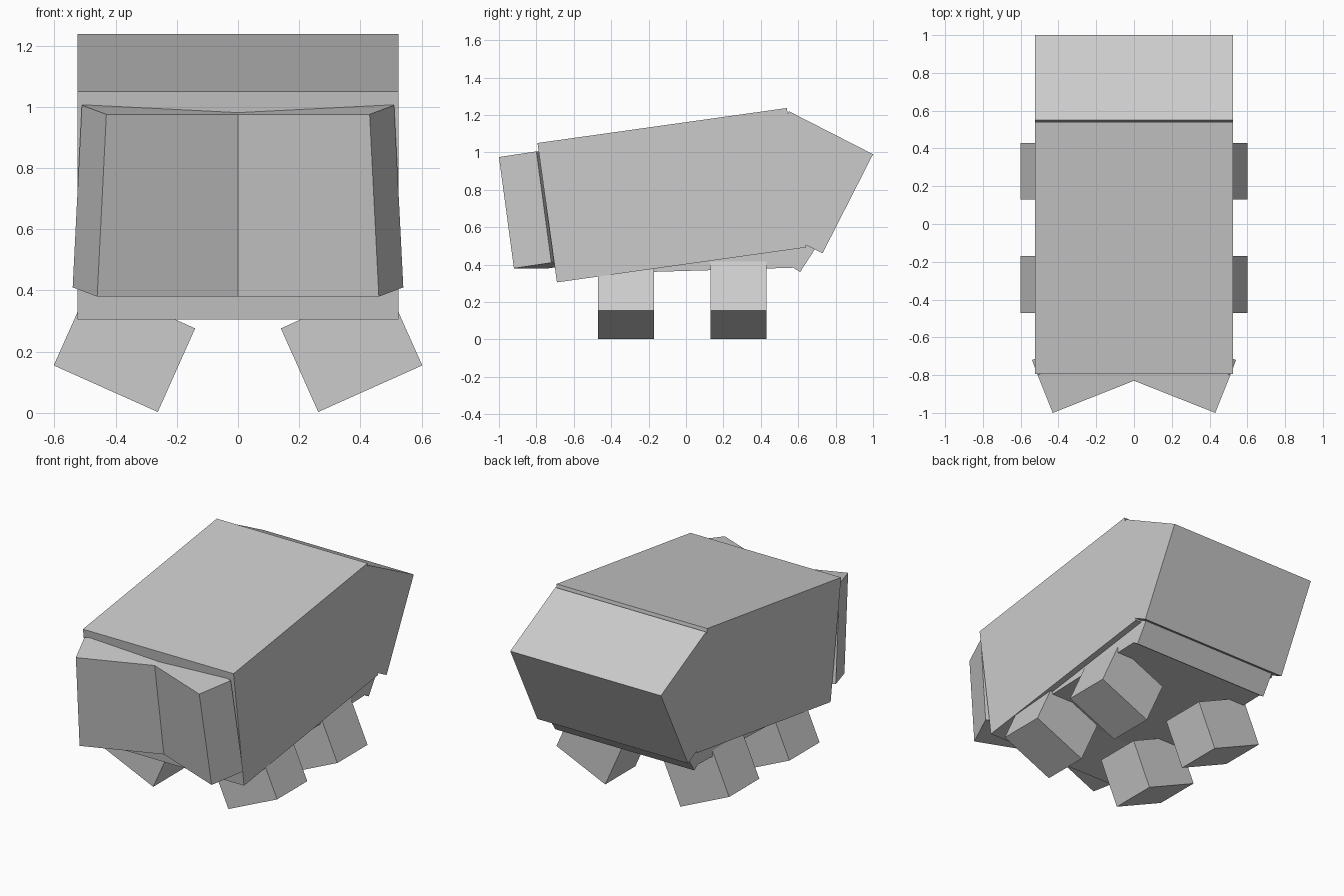
import bpy, bmesh
from mathutils import Vector

if "Cube" in bpy.data.objects:
    bpy.data.objects.remove(bpy.data.objects["Cube"])


def slab(name, corner, u, v, w):
    """Block spanned by three edge vectors from one corner."""
    bm = bmesh.new()
    bmesh.ops.create_cube(bm, size=1)
    o, u, v, w = map(Vector, (corner, u, v, w))
    for vert in bm.verts:
        a, b, c = (k + 0.5 for k in vert.co)
        vert.co = o + u * a + v * b + w * c
    bmesh.ops.recalc_face_normals(bm, faces=bm.faces)
    mesh = bpy.data.meshes.new(name)
    bm.to_mesh(mesh)
    bm.free()
    obj = bpy.data.objects.new(name, mesh)
    bpy.context.collection.objects.link(obj)
    return obj


def side_box(name, half, corner, along, up):
    """Block seen in side view: corner, length and height as (y, z)."""
    return slab(name, (-half, *corner), (2 * half, 0, 0), (0, *along), (0, *up))


# Tilted shell, drooping rump, and the narrower body below
side_box("main_shell", 0.525, (-0.69, 0.305), (1.333, 0.187), (-0.104, 0.745))
side_box("rump", 0.525, (0.73, 0.46), (-0.45, 0.23), (0.27, 0.53))
side_box("lower_rump", 0.485, (0.61, 0.36), (-0.42, 0.271), (0.325, 0.503))
side_box("belly", 0.485, (-0.55, 0.35), (1.15, 0.034), (-0.009, 0.3))

for s, side in ((-1, "left"), (1, "right")):
    # Angled face plates meeting in a shallow V
    slab(f"face_plate_{side}", (s * 0.43, -1.0, 0.975),
         (-s * 0.47, 0.186, 0), (s * 0.08, 0.2, 0.03), (s * 0.03, 0.08, -0.595))
    # Splayed legs
    for y, end in ((-0.47, "front"), (0.13, "back")):
        slab(f"{end}_leg_{side}", (s * 0.262, y, 0.003),
             (s * 0.34, 0, 0.152), (0, 0.3, 0), (-s * 0.122, 0, 0.273))
